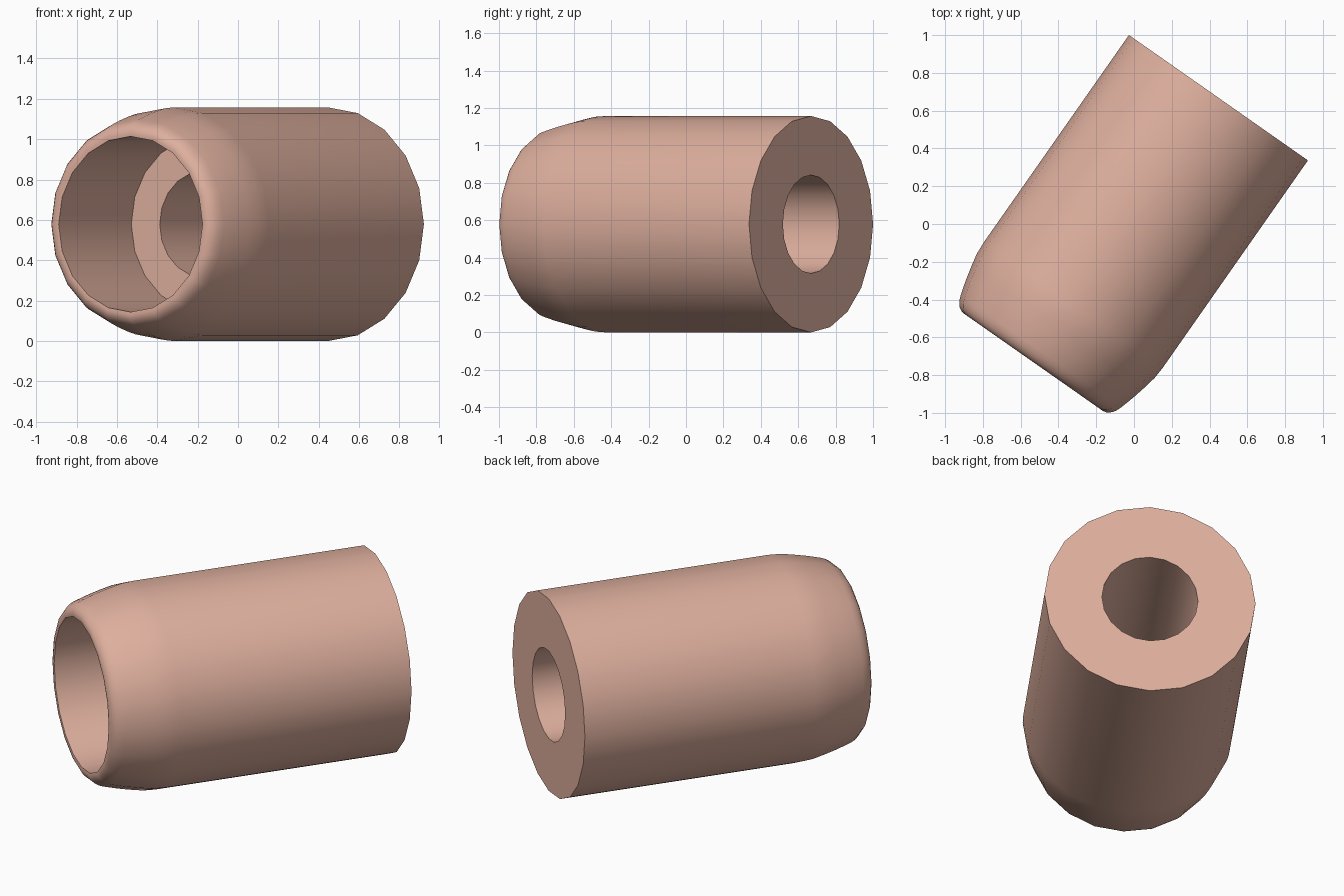
import bpy, bmesh, math
from mathutils import Matrix, Vector

if "Cube" in bpy.data.objects:
    bpy.data.objects.remove(bpy.data.objects["Cube"])

SIDES = 20

# Profile as (radius, distance from the back face), a closed loop
profile = [(0.263, 0), (0.5785, 0), (0.5785, 1.34), (0.574, 1.41), (0.56, 1.48),
           (0.541, 1.56), (0.518, 1.64), (0.508, 1.665), (0.497, 1.682),
           (0.484, 1.696), (0.468, 1.705), (0.452, 1.709), (0.435, 1.707),
           (0.435, 1.08), (0.263, 1.08)]

# Placement: axis lies flat, turned 35 degrees about z
turn = math.radians(35)
back_centre = Vector((0.447, 0.6685, 0.579))
axis = Vector((-math.sin(turn), -math.cos(turn), 0))
side = Vector((math.cos(turn), -math.sin(turn), 0))
up = Vector((0, 0, 1))

# Stepped sleeve, revolved from the profile
bm = bmesh.new()
rings = []
for i in range(SIDES):
    a = 2 * math.pi * i / SIDES
    out = side * math.cos(a) + up * math.sin(a)
    rings.append([bm.verts.new(back_centre + axis * s + out * r) for r, s in profile])
n = len(profile)
for i in range(SIDES):
    p, q = rings[i], rings[(i + 1) % SIDES]
    for j in range(n):
        k = (j + 1) % n
        bm.faces.new((p[j], p[k], q[k], q[j]))
bmesh.ops.recalc_face_normals(bm, faces=bm.faces)

mesh = bpy.data.meshes.new("stepped_sleeve")
bm.to_mesh(mesh)
bm.free()
sleeve = bpy.data.objects.new("stepped_sleeve", mesh)
bpy.context.collection.objects.link(sleeve)

mat = bpy.data.materials.new("clay_pink")
mat.diffuse_color = (0.73, 0.43, 0.34, 1)
mat.use_nodes = True
mat.node_tree.nodes["Principled BSDF"].inputs["Base Color"].default_value = mat.diffuse_color
mesh.materials.append(mat)

# Smooth walls, sharp step and back edges
bpy.context.view_layer.objects.active = sleeve
sleeve.select_set(True)
bpy.ops.object.shade_smooth_by_angle(angle=math.radians(40))
